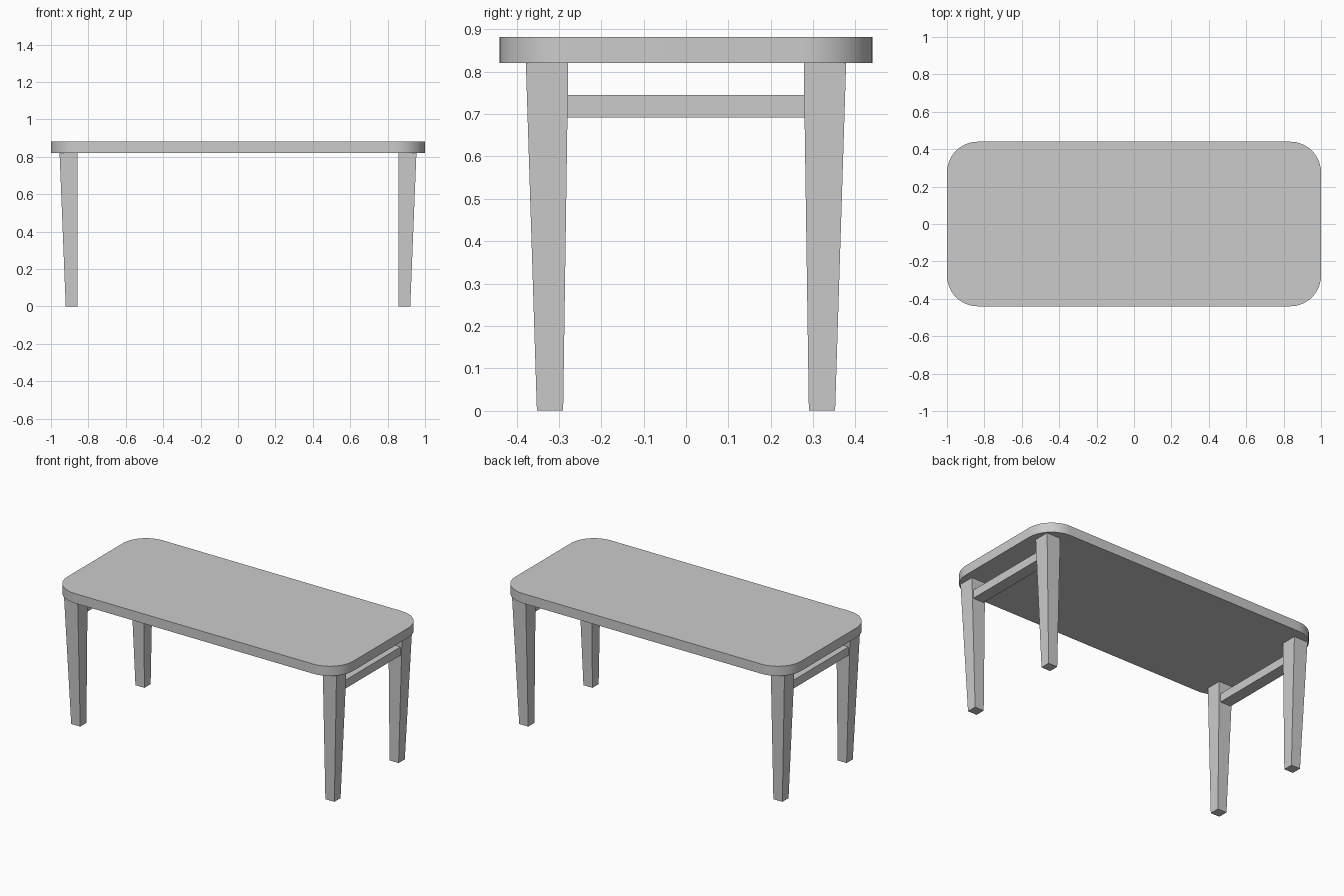
import bpy, bmesh, math

if "Cube" in bpy.data.objects:
    bpy.data.objects.remove(bpy.data.objects["Cube"])


def finish(name, bm):
    bmesh.ops.recalc_face_normals(bm, faces=bm.faces)
    mesh = bpy.data.meshes.new(name)
    bm.to_mesh(mesh)
    bm.free()
    ob = bpy.data.objects.new(name, mesh)
    bpy.context.collection.objects.link(ob)
    return ob


def tapered_box(name, low, high):
    """Box between two rectangles, each (x0, x1, y0, y1, z)."""
    bm = bmesh.new()
    rings = []
    for x0, x1, y0, y1, z in (low, high):
        rings.append([bm.verts.new((x, y, z))
                      for x, y in ((x0, y0), (x1, y0), (x1, y1), (x0, y1))])
    a, b = rings
    bm.faces.new(a)
    bm.faces.new(b)
    for i in range(4):
        j = (i + 1) % 4
        bm.faces.new((a[i], a[j], b[j], b[i]))
    return finish(name, bm)


# Rounded rectangular tabletop
HX, HY, R, Z0, Z1, SEG = 1.0, 0.44, 0.165, 0.821, 0.882, 16
bm = bmesh.new()
outline = []
for k, (sx, sy) in enumerate(((1, 1), (-1, 1), (-1, -1), (1, -1))):
    for i in range(SEG + 1):
        a = math.pi / 2 * (k + i / SEG)
        outline.append(bm.verts.new((sx * (HX - R) + R * math.cos(a),
                                     sy * (HY - R) + R * math.sin(a), Z0)))
base = bm.faces.new(outline)
ext = bmesh.ops.extrude_face_region(bm, geom=[base], use_keep_orig=True)
for v in ext["geom"]:
    if isinstance(v, bmesh.types.BMVert):
        v.co.z = Z1
top = finish("tabletop", bm)
bpy.context.view_layer.objects.active = top
top.select_set(True)
bpy.ops.object.shade_smooth_by_angle(angle=math.radians(30))

# Tapered legs, wider at the top, and a rail joining each end pair
for side, sx in (("left", -1), ("right", 1)):
    for end, sy in (("front", -1), ("back", 1)):
        tapered_box(f"{end}_{side}_leg",
                    (sx * 0.858, sx * 0.921, sy * 0.29, sy * 0.352, 0),
                    (sx * 0.858, sx * 0.954, sy * 0.278, sy * 0.378, Z0))
    rail = (sx * 0.868, sx * 0.943, -0.3, 0.3)
    tapered_box(f"{side}_rail", rail + (0.692,), rail + (0.745,))
